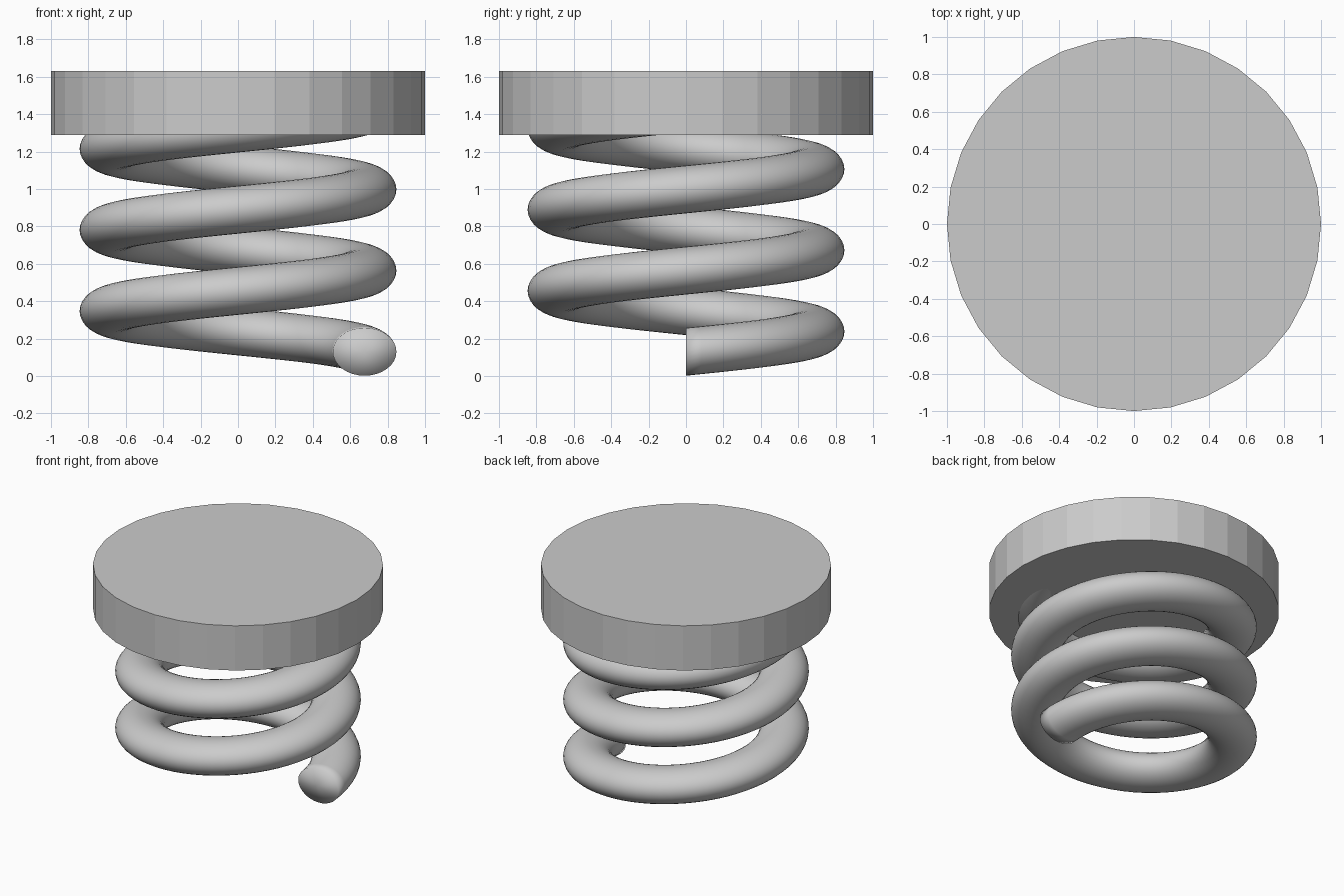
import bpy, bmesh
from math import sin, cos, pi

if "Cube" in bpy.data.objects:
    bpy.data.objects.remove(bpy.data.objects["Cube"])

# Coil: elliptical section swept up a helix, counter-clockwise from +x
RADIUS, PITCH, TURNS = 0.677, 0.434, 3
HALF_W, HALF_H, START_Z = 0.17, 0.128, 0.13
SIDES, STEPS = 32, 64

bm = bmesh.new()
rings, centres = [], []
for i in range(TURNS * STEPS + 1):
    a = 2 * pi * i / STEPS
    z = START_Z + PITCH * i / STEPS
    ring = []
    for j in range(SIDES):
        t = 2 * pi * j / SIDES
        r = RADIUS + HALF_W * cos(t)
        ring.append(bm.verts.new((r * cos(a), r * sin(a), z + HALF_H * sin(t))))
    rings.append(ring)
    if i in (0, TURNS * STEPS):
        centres.append(bm.verts.new((RADIUS * cos(a), RADIUS * sin(a), z)))
for lower, upper in zip(rings, rings[1:]):
    for j in range(SIDES):
        k = (j + 1) % SIDES
        bm.faces.new((lower[j], upper[j], upper[k], lower[k]))
# Coil end caps, softly shaded
for ring, centre in zip((rings[0], rings[-1]), centres):
    for j in range(SIDES):
        bm.faces.new((ring[j], ring[(j + 1) % SIDES], centre))
bmesh.ops.recalc_face_normals(bm, faces=bm.faces[:])
for f in bm.faces:
    f.smooth = True
mesh = bpy.data.meshes.new("spring_coil")
bm.to_mesh(mesh)
bm.free()
coil = bpy.data.objects.new("spring_coil", mesh)
bpy.context.collection.objects.link(coil)

# Flat-sided top plate; the coil's last turn ends inside it
BOTTOM, TOP = 1.29, 1.63
bpy.ops.mesh.primitive_cylinder_add(vertices=32, radius=1, depth=TOP - BOTTOM,
                                    location=(0, 0, (TOP + BOTTOM) / 2))
bpy.context.object.name = "top_plate"
